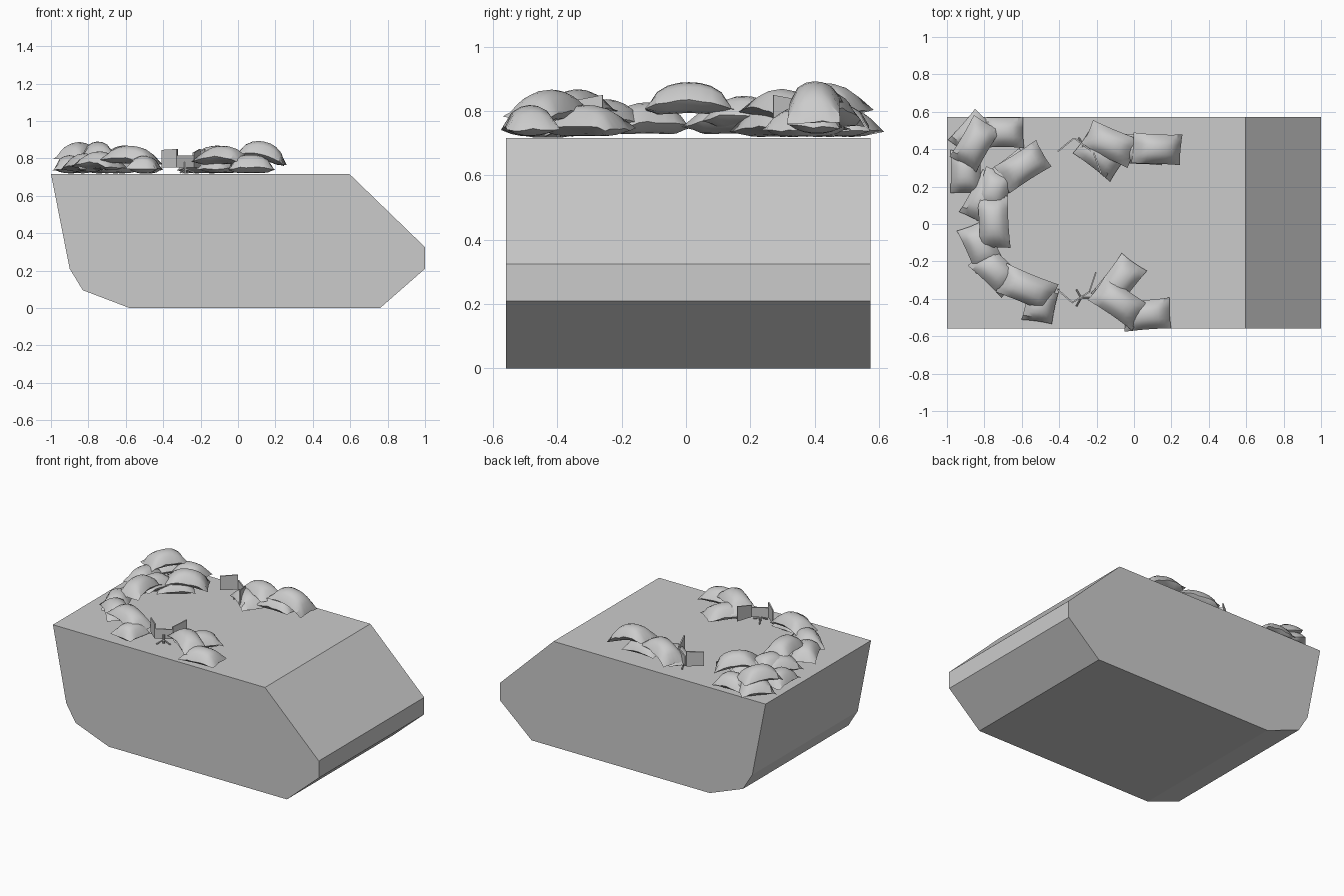
import bpy, bmesh, math, random
from mathutils import Vector

if "Cube" in bpy.data.objects:
    bpy.data.objects.remove(bpy.data.objects["Cube"])
random.seed(4)
DECK = 0.717


def add_object(name, bm):
    bmesh.ops.recalc_face_normals(bm, faces=bm.faces)
    me = bpy.data.meshes.new(name)
    bm.to_mesh(me)
    bm.free()
    ob = bpy.data.objects.new(name, me)
    bpy.context.collection.objects.link(ob)
    return ob


def extrude_profile(name, points, offset):
    bm = bmesh.new()
    face = bm.faces.new([bm.verts.new(p) for p in points])
    res = bmesh.ops.extrude_face_region(bm, geom=[face])
    verts = [g for g in res["geom"] if isinstance(g, bmesh.types.BMVert)]
    bmesh.ops.translate(bm, verts=verts, vec=offset)
    if face.is_valid is False or len(bm.faces) == len(points) + 1:
        bmesh.ops.holes_fill(bm, edges=bm.edges)
    return add_object(name, bm)


# Hull block: side profile extruded across the width
side = [(-1, DECK), (0.595, DECK), (1, 0.325), (1, 0.21), (0.76, 0),
        (-0.58, 0), (-0.83, 0.095), (-0.9, 0.21)]
extrude_profile("hull", [(x, -0.56, z) for x, z in side], (0, 1.133, 0))


# Sandbag: two bulging sheets joined along a flat pinched rim
def sandbag(name, x, y, z, yaw, length, pitch=0, bend=0.02, width=0.165):
    bm = bmesh.new()
    nu, nv = 8, 6
    rim = {}
    skew = random.uniform(-0.008, 0.008)
    for sign, thick in ((1, 0.062), (-1, 0.034)):
        grid = []
        for i in range(nu + 1):
            row = []
            for j in range(nv + 1):
                u, v = 2 * i / nu - 1, 2 * j / nv - 1
                edge = i in (0, nu) or j in (0, nv)
                if edge and (i, j) in rim:
                    row.append(rim[i, j])
                    continue
                puff = (max(0, 1 - abs(u) ** 3) * max(0, 1 - v * v)) ** 0.6
                px = u * length / 2 * (0.96 + 0.04 * v * v)
                py = v * width / 2 * (0.95 + 0.05 * u * u) + skew * u
                pz = sign * thick * puff - bend * u * u
                if edge:
                    pz += random.uniform(-0.004, 0.004)
                vert = bm.verts.new((px, py, pz))
                row.append(vert)
                if edge:
                    rim[i, j] = vert
            grid.append(row)
        for i in range(nu):
            for j in range(nv):
                bm.faces.new((grid[i][j], grid[i + 1][j],
                              grid[i + 1][j + 1], grid[i][j + 1]))
    ob = add_object(name, bm)
    ob.location = (x, y, z)
    ob.rotation_euler = (random.uniform(-0.06, 0.06), math.radians(pitch), math.radians(yaw))
    for p in ob.data.polygons:
        p.use_smooth = True
    bpy.context.view_layer.objects.active = ob
    ob.select_set(True)
    bpy.ops.object.shade_smooth_by_angle(angle=math.radians(35))
    ob.select_set(False)


# Bag rows: x, y, z, yaw, length, pitch, bend
groups = {
    "rear_left_bag": [
        (-0.70, 0.49, 0.755, 2, 0.22, 0, 0.015), (-0.90, 0.28, 0.755, 90, 0.23, 0, 0.015),
        (-0.86, 0.48, 0.755, 50, 0.22, 0, 0.015), (-0.85, 0.43, 0.825, 60, 0.26, 0, 0.025)],
    "rear_arc_bag": [
        (-0.66, 0.27, 0.755, 38, 0.24, 0, 0.015), (-0.80, 0.14, 0.765, 62, 0.26, 0, 0.02),
        (-0.59, 0.31, 0.805, 30, 0.27, 10, 0.03), (-0.75, 0.01, 0.828, 91, 0.28, 0, 0.025),
        (-0.75, 0.18, 0.785, 72, 0.22, 0, 0.02), (-0.82, -0.12, 0.765, -68, 0.25, 0, 0.02),
        (-0.74, -0.25, 0.775, -45, 0.25, 0, 0.025), (-0.50, -0.43, 0.752, 82, 0.19, 0, 0.01),
        (-0.57, -0.345, 0.805, -21, 0.30, 5, 0.025)],
    "front_left_bag": [
        (-0.18, 0.37, 0.755, -35, 0.25, 0, 0.015), (0.03, 0.40, 0.765, 0, 0.24, 0, 0.015),
        (-0.13, 0.43, 0.805, -25, 0.28, -8, 0.03), (0.13, 0.40, 0.828, -4, 0.27, 13, 0.035)],
    "front_right_bag": [
        (-0.08, -0.31, 0.757, 55, 0.27, 0, 0.015), (0.07, -0.485, 0.757, 3, 0.25, 0, 0.015),
        (-0.08, -0.42, 0.805, -36, 0.29, 0, 0.03)],
}
for name, rows in groups.items():
    for k, row in enumerate(rows):
        sandbag(f"{name}_{k + 1}", *row)


# Upright armour plate standing between two plan points
def plate(name, a, b, z0, za, zb):
    d = (Vector(b) - Vector(a)).normalized() * 0.008
    extrude_profile(name, [(*a, z0), (*b, z0), (*b, zb), (*a, za)], (-d.y, d.x, 0))


def bar(name, a, b, r=0.007):
    a, b = Vector(a), Vector(b)
    bpy.ops.mesh.primitive_cylinder_add(vertices=6, radius=r, depth=(b - a).length,
                                        location=(a + b) / 2)
    ob = bpy.context.object
    ob.name = name
    ob.rotation_euler = (b - a).to_track_quat('Z', 'Y').to_euler()


# Folding shields: tall wings, low notched centre, tripod foot
shields = {
    "right_shield": [(-0.41, -0.355), (-0.33, -0.425), (-0.235, -0.365), (-0.2, -0.26)],
    "left_shield": [(-0.405, 0.385), (-0.32, 0.455), (-0.22, 0.38), (-0.18, 0.27)],
}
for name, (a, b, c, d) in shields.items():
    plate(name + "_rear_wing", a, b, 0.75, 0.845, 0.85)
    plate(name + "_centre", b, c, 0.75, 0.815, 0.815)
    plate(name + "_front_wing", c, d, 0.75, 0.83, 0.85)
    mx, my = (b[0] + c[0]) / 2, (b[1] + c[1]) / 2
    bar(name + "_post", (mx, my, 0.72), (mx, my, 0.78))
    for k in range(3):
        t = k * math.tau / 3
        bar(f"{name}_foot_{k + 1}", (mx, my, 0.745),
            (mx + 0.05 * math.cos(t), my + 0.05 * math.sin(t), 0.724), 0.005)
